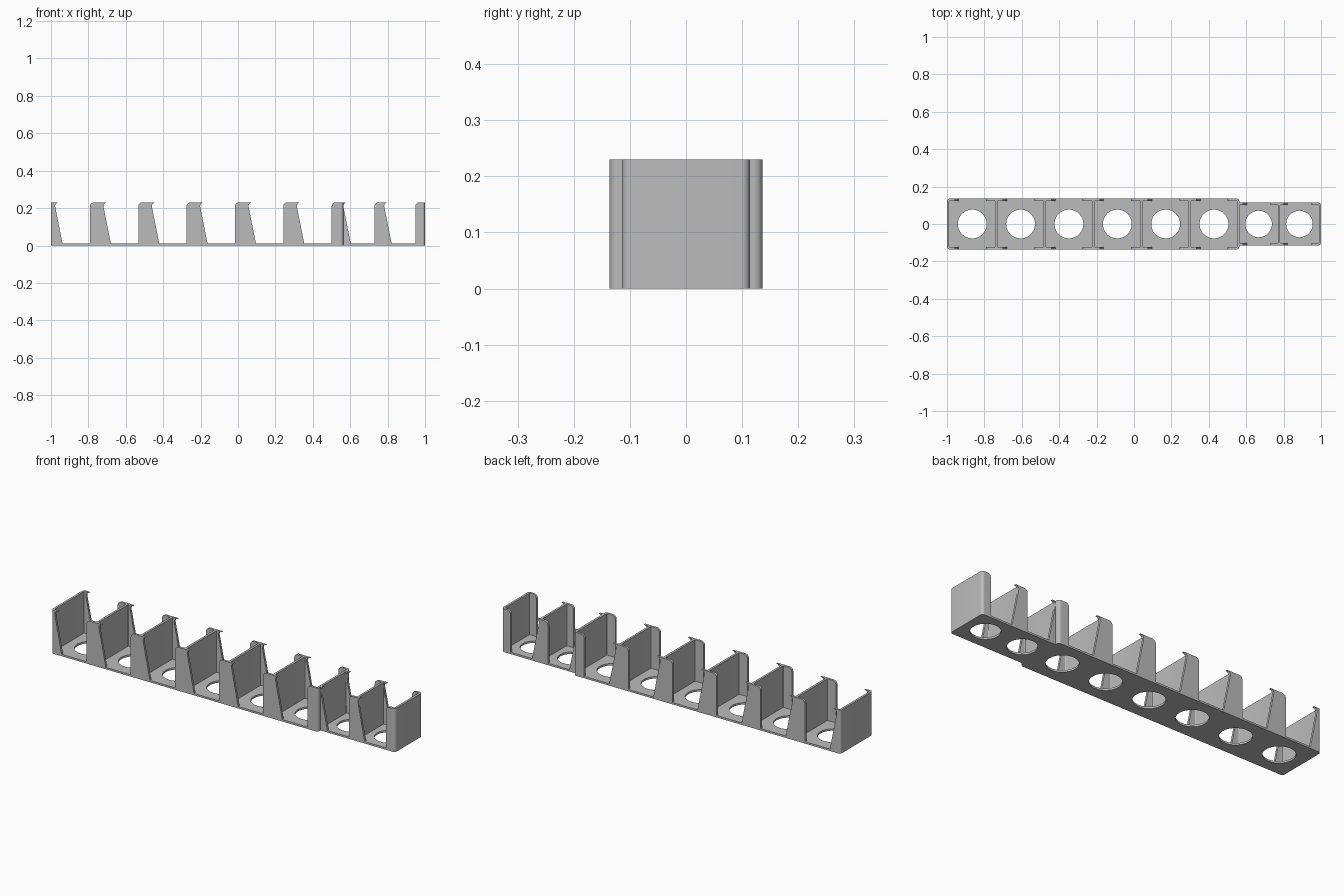
import bpy
import bmesh
import math

cube = bpy.data.objects.get("Cube")
if cube:
    bpy.data.objects.remove(cube, do_unlink=True)

HEIGHT, FLOOR, WALL = 0.23, 0.01, 0.012
CORNER, TAB_ROUND = 0.015, 0.02

grey = bpy.data.materials.new("light grey plastic")
grey.use_nodes = True
grey.diffuse_color = (0.5, 0.5, 0.5, 1)
grey.node_tree.nodes["Principled BSDF"].inputs["Base Color"].default_value = (0.5, 0.5, 0.5, 1)


def arc(cx, cy, r, start, end, steps=8):
    return [(cx + r * math.cos(math.radians(start + (end - start) * i / steps)),
             cy + r * math.sin(math.radians(start + (end - start) * i / steps)))
            for i in range(steps + 1)]


def rounded_rect(x0, x1, hy, r):
    return (arc(x1 - r, hy - r, r, 0, 90) + arc(x0 + r, hy - r, r, 90, 180)
            + arc(x0 + r, r - hy, r, 180, 270) + arc(x1 - r, r - hy, r, 270, 360))


def prism(name, outlines, low, high, upright=False):
    """Extrude outlines along z, or along y when upright."""
    bm = bmesh.new()
    for outline in outlines:
        verts = [bm.verts.new((u, low, v) if upright else (u, v, low)) for u, v in outline]
        face = bm.faces.new(verts)
        ext = bmesh.ops.extrude_face_region(bm, geom=[face])
        move = (0, high - low, 0) if upright else (0, 0, high - low)
        bmesh.ops.translate(bm, vec=move,
                            verts=[v for v in ext["geom"] if isinstance(v, bmesh.types.BMVert)])
    bmesh.ops.recalc_face_normals(bm, faces=bm.faces)
    mesh = bpy.data.meshes.new(name)
    bm.to_mesh(mesh)
    bm.free()
    obj = bpy.data.objects.new(name, mesh)
    bpy.context.collection.objects.link(obj)
    return obj


def window(a, b):
    """Open-topped gap whose upper edges flare to round the tabs."""
    r, z = TAB_ROUND, HEIGHT - TAB_ROUND
    return ([(a, FLOOR), (b, FLOOR)] + arc(b + r, z, r, 180, 90)
            + [(b + r, HEIGHT + 0.1), (a - r, HEIGHT + 0.1)] + arc(a - r, z, r, 90, 180))


def tray(name, x0, x1, hy, cells, tab, hole):
    body = prism(name, [rounded_rect(x0, x1, hy, CORNER)], 0, HEIGHT)
    body.data.materials.append(grey)
    pitch = (x1 - x0 - WALL) / cells
    rooms, gaps, holes = [], [], []
    for i in range(cells):
        a = x0 + WALL + i * pitch
        b = a + pitch - WALL
        rooms.append(rounded_rect(a, b, hy - WALL, 0.004))
        gaps.append(window(a + tab, b - tab))
        holes.append(arc((a + b) / 2, 0, hole, 0, 354.375, 63))
    cutters = [prism(name + "_room_cutter", rooms, FLOOR, HEIGHT + 0.1),
               prism(name + "_gap_cutter", gaps, -0.3, 0.3, True),
               prism(name + "_hole_cutter", holes, -0.1, 0.1)]
    for cutter in cutters:
        cutter.hide_render = True
        mod = body.modifiers.new(cutter.name, "BOOLEAN")
        mod.operation = "DIFFERENCE"
        mod.solver = "EXACT"
        mod.object = cutter
    bpy.ops.object.select_all(action="DESELECT")
    body.select_set(True)
    bpy.context.view_layer.objects.active = body
    for mod in list(body.modifiers):
        bpy.ops.object.modifier_apply(modifier=mod.name)
    for cutter in cutters:
        bpy.data.objects.remove(cutter, do_unlink=True)
    bpy.ops.object.shade_smooth_by_angle(angle=math.radians(30))


# Six large compartments, then two smaller ones sharing the end wall
tray("large_tray", -1.0, 0.563, 0.136, 6, 0.05, 0.077)
tray("small_tray", 0.551, 1.0, 0.114, 2, 0.04, 0.071)
